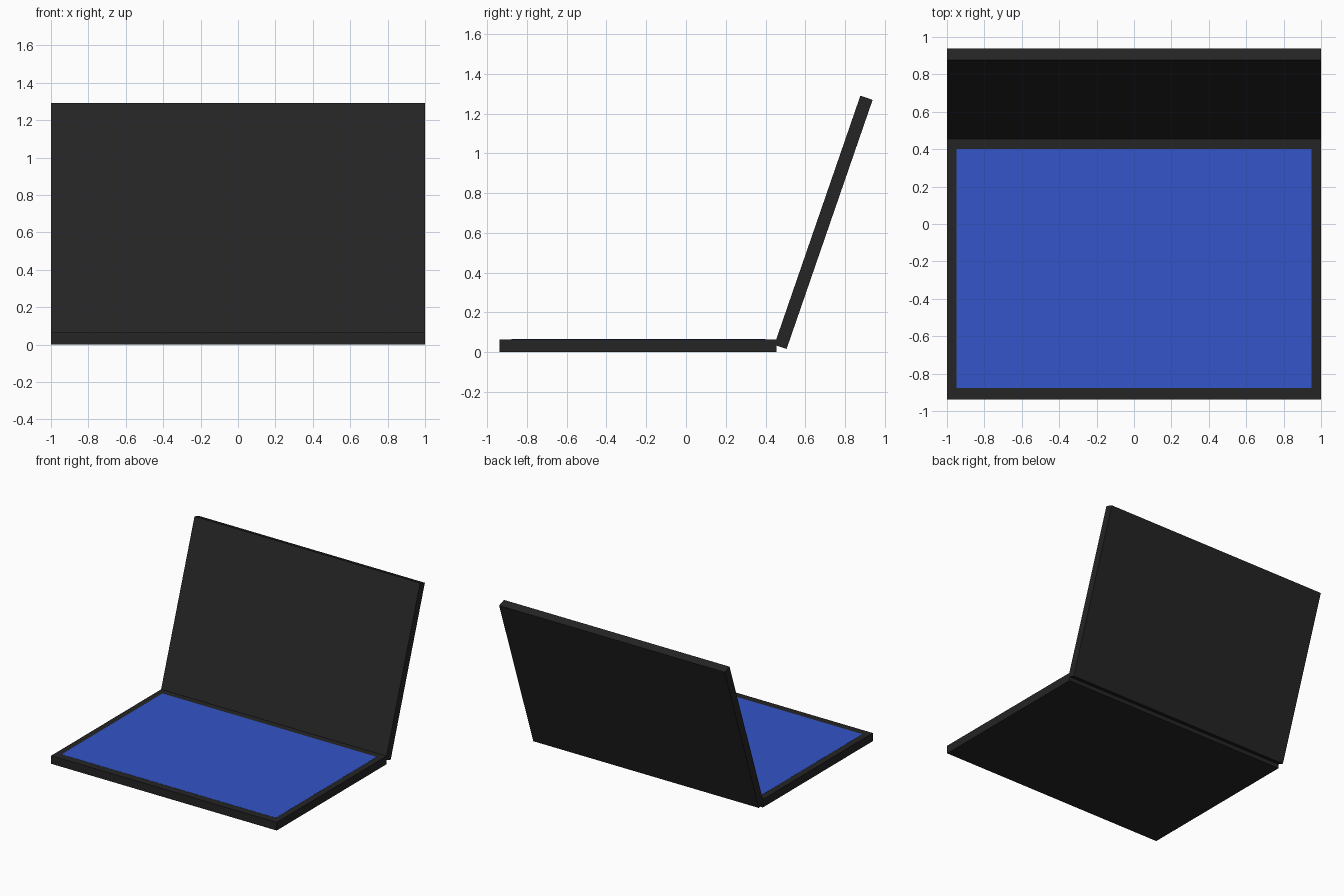
import bpy
import math
from mathutils import Matrix, Vector

if "Cube" in bpy.data.objects:
    bpy.data.objects.remove(bpy.data.objects["Cube"])


def material(name, color):
    mat = bpy.data.materials.new(name)
    mat.diffuse_color = (*color, 1)
    mat.use_nodes = True
    mat.node_tree.nodes["Principled BSDF"].inputs["Base Color"].default_value = mat.diffuse_color
    return mat


def box(name, low, high, mat):
    low, high = Vector(low), Vector(high)
    bpy.ops.mesh.primitive_cube_add(size=1)
    obj = bpy.context.object
    obj.name = name
    obj.data.transform(Matrix.Translation((low + high) / 2) @ Matrix.Diagonal((*(high - low), 1)))
    obj.data.materials.append(mat)
    return obj


dark = material("dark_casing", (0.018, 0.018, 0.018))
blue = material("blue_panel", (0.033, 0.091, 0.584))

THICK = 0.065

# Flat base with a blue panel set nearly flush in its top
box("base", (-1, -0.938, 0), (1, 0.455, THICK), dark)
box("base_panel", (-0.95, -0.878, 0.05), (0.95, 0.4, THICK + 0.001), blue)

# Lid, leaning back from its lower rear edge
lid = box("lid", (-1, -THICK, 0), (1, 0, 1.326), dark)
lid.location = (0, 0.506, 0.016)
lid.rotation_euler.x = -math.radians(19.05)
